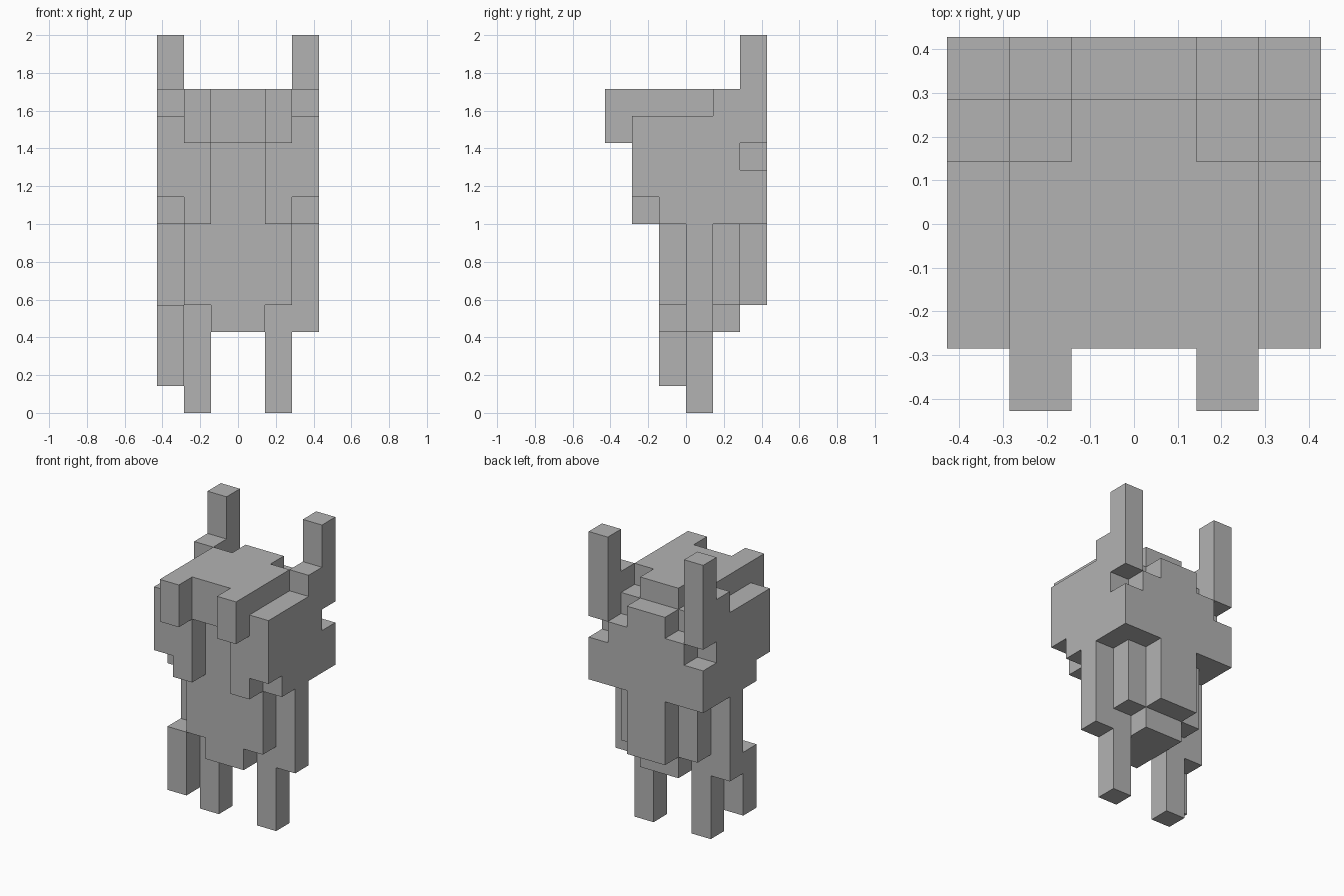
import bpy
import bmesh
from mathutils import Vector
from itertools import product

cube = bpy.data.objects.get("Cube")
if cube:
    bpy.data.objects.remove(cube, do_unlink=True)

UNIT = 1 / 7  # edge of one block

grey = bpy.data.materials.new("mid grey")
grey.use_nodes = True
colour = (0.45, 0.45, 0.45, 1)
grey.diffuse_color = colour
grey.node_tree.nodes["Principled BSDF"].inputs["Base Color"].default_value = colour


def box(x0, x1, y0, y1, z0, z1):
    """Set of block cells filling a range."""
    return set(product(range(x0, x1), range(y0, y1), range(z0, z1)))


def mirror(cells):
    return {(-1 - x, y, z) for x, y, z in cells}


def both(cells):
    return cells | mirror(cells)


arm = box(2, 3, 0, 1, 3, 7)
leg = box(1, 2, 0, 1, 0, 4)
horn = box(2, 3, 2, 3, 10, 14)

parts = {
    # head with a raised crown and two hanging brow blocks
    "head": box(-2, 2, -2, 1, 10, 12) | box(-1, 1, 1, 2, 10, 12),
    "brow_blocks": both(box(1, 2, -3, -2, 10, 12)),
    "cheeks": both(box(1, 2, -2, -1, 7, 10)),
    # shoulders and chest
    "shoulders": both(box(2, 3, -2, -1, 8, 11) | box(2, 3, -1, 2, 7, 11)
                      | box(2, 3, 1, 2, 11, 12)),
    "chest": box(-2, 2, -1, 2, 7, 11),
    # stepped back and horns
    "back": box(-3, 3, 2, 3, 7, 9) | box(-2, 2, 2, 3, 9, 10)
            | box(-1, 1, 2, 3, 10, 11),
    "left_horn": horn,
    "right_horn": mirror(horn),
    # lower body
    "torso": box(-2, 2, -1, 2, 4, 7) | box(-1, 1, -1, 2, 3, 4),
    "back_ridge": box(-1, 1, 2, 3, 4, 7),
    # limbs, the right forearm reaching forward
    "left_arm": arm,
    "right_arm": mirror(arm),
    "right_forearm": box(-3, -2, -1, 0, 1, 4),
    "left_leg": leg,
    "right_leg": mirror(leg),
}

# give every cell to one part only
filled = set()
for name in parts:
    parts[name] = parts[name] - filled
    filled |= parts[name]


def build(name, cells):
    """Skin the exposed sides of the cells and merge flat faces."""
    bm = bmesh.new()
    for cell in cells:
        for axis, side in product(range(3), (-1, 1)):
            step = [0, 0, 0]
            step[axis] = side
            if tuple(c + s for c, s in zip(cell, step)) in filled:
                continue
            n = Vector(step)
            u = Vector([float(i == (axis + 1) % 3) for i in range(3)])
            v = n.cross(u)
            mid = Vector(cell) + Vector((0.5, 0.5, 0.5)) + n / 2
            corners = (-u - v, u - v, u + v, v - u)
            bm.faces.new([bm.verts.new((mid + c / 2) * UNIT) for c in corners])
    bmesh.ops.remove_doubles(bm, verts=bm.verts, dist=UNIT / 100)
    bmesh.ops.dissolve_limit(bm, angle_limit=0.01, verts=bm.verts, edges=bm.edges)
    mesh = bpy.data.meshes.new(name)
    bm.to_mesh(mesh)
    bm.free()
    mesh.materials.append(grey)
    bpy.context.collection.objects.link(bpy.data.objects.new(name, mesh))


for name, cells in parts.items():
    build(name, cells)
